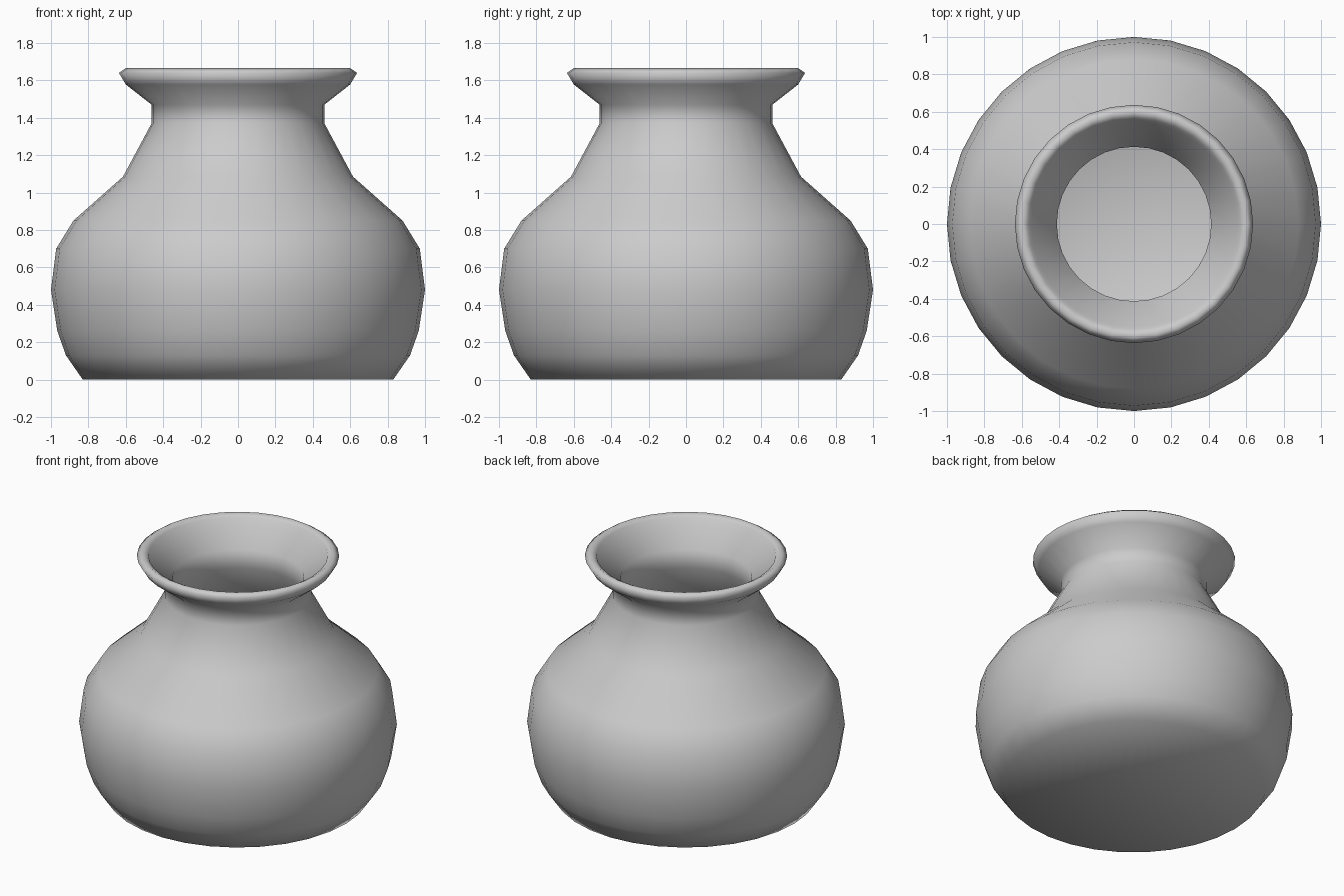
import bpy, bmesh, math

if "Cube" in bpy.data.objects:
    bpy.data.objects.remove(bpy.data.objects["Cube"])

SIDES = 32

# Outer wall from base up to the rim, then the inner wall back down to the floor
outer = [(0.83, 0.0), (0.92, 0.13), (0.966, 0.26), (1.0, 0.48), (0.972, 0.70),
         (0.88, 0.85), (0.615, 1.085), (0.462, 1.37), (0.462, 1.47),
         (0.60, 1.578), (0.637, 1.64), (0.60, 1.665)]
inner = [(0.565, 1.645), (0.55, 1.60), (0.413, 1.49), (0.413, 1.36),
         (0.575, 1.06), (0.85, 0.815), (0.93, 0.68), (0.955, 0.48),
         (0.92, 0.27), (0.875, 0.15), (0.80, 0.05)]


def lathe(name, profile):
    bm = bmesh.new()
    rings = []
    for r, z in profile:
        rings.append([bm.verts.new((r * math.cos(2 * math.pi * i / SIDES),
                                    r * math.sin(2 * math.pi * i / SIDES), z))
                      for i in range(SIDES)])
    # Wall quads
    for a, b in zip(rings, rings[1:]):
        for i in range(SIDES):
            j = (i + 1) % SIDES
            bm.faces.new((a[i], a[j], b[j], b[i]))
    # Underside and inner floor
    for ring in (rings[0], rings[-1]):
        c = bm.verts.new((0, 0, ring[0].co.z))
        for i in range(SIDES):
            bm.faces.new((ring[i], ring[(i + 1) % SIDES], c))
    bmesh.ops.recalc_face_normals(bm, faces=bm.faces)
    for f in bm.faces:
        f.smooth = True
    mesh = bpy.data.meshes.new(name)
    bm.to_mesh(mesh)
    bm.free()
    obj = bpy.data.objects.new(name, mesh)
    bpy.context.collection.objects.link(obj)
    return obj


# Clay pot with a flared rim
lathe("pot", outer + inner)
